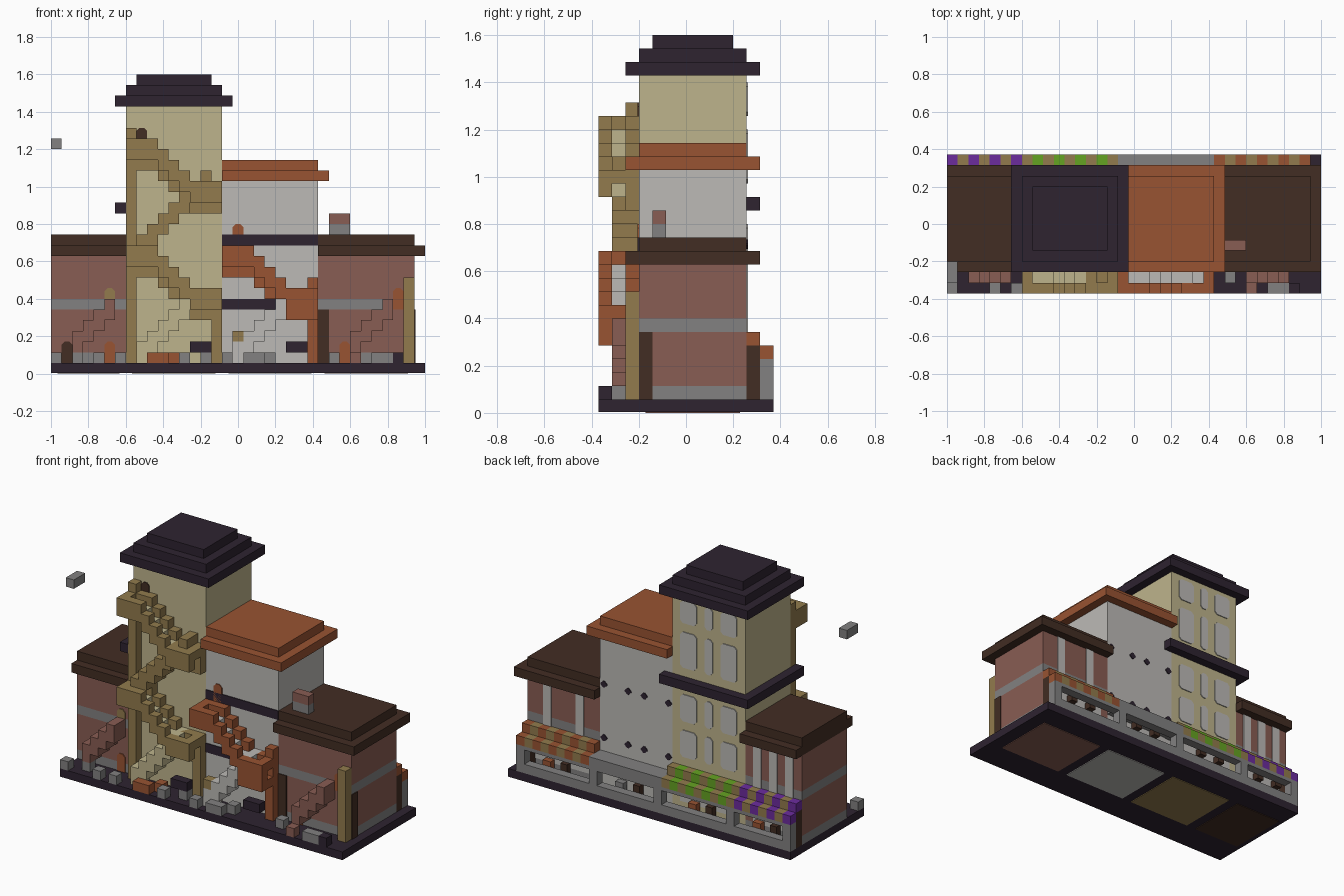
import bpy
import bmesh

default_cube = bpy.data.objects.get("Cube")
if default_cube:
    bpy.data.objects.remove(default_cube, do_unlink=True)

UNIT = 2 / 35            # edge of one building block
DEPTH = 13               # blocks from front to back
FRONT, BACK = 3, 11      # wall planes, counted in blocks
GROUND = 1               # top of the base


def material(name, red, green, blue):
    def linear(c):
        c /= 255
        return c / 12.92 if c < 0.04 else ((c + 0.055) / 1.055) ** 2.4
    colour = (linear(red), linear(green), linear(blue), 1)
    mat = bpy.data.materials.new(name)
    mat.use_nodes = True
    mat.diffuse_color = colour
    shader = mat.node_tree.nodes["Principled BSDF"]
    shader.inputs["Base Color"].default_value = colour
    shader.inputs["Roughness"].default_value = 0.9
    return mat


dark = material("dark_plum", 46, 35, 48)
brown = material("dark_brown", 66, 45, 35)
brick = material("brick_red", 137, 93, 83)
stone = material("stone_grey", 130, 129, 129)
olive = material("olive_wood", 146, 123, 77)
cream = material("cream_plaster", 190, 180, 140)
white = material("pale_white", 188, 186, 182)
orange = material("rust_orange", 152, 83, 50)
purple = material("purple_cloth", 108, 44, 158)
green = material("green_cloth", 101, 163, 34)


def finish(bm, name, mat):
    mesh = bpy.data.meshes.new(name)
    bm.normal_update()
    bm.to_mesh(mesh)
    bm.free()
    mesh.materials.append(mat)
    obj = bpy.data.objects.new(name, mesh)
    bpy.context.collection.objects.link(obj)
    return obj


def blocks(name, mat, boxes):
    """One object from boxes given as (x range, y range, z range) in blocks."""
    bm = bmesh.new()
    for spans in boxes:
        verts = bmesh.ops.create_cube(bm, size=1)["verts"]
        for v in verts:
            x, y, z = [a if c < 0 else b for c, (a, b) in zip(v.co, spans)]
            v.co = (x * UNIT - 1, (y - DEPTH / 2) * UNIT, z * UNIT)
    return finish(bm, name, mat)


def cell(i, j, k, w=1, d=1, h=1):
    return ((i, i + w), (j, j + d), (k, k + h))


def arched_plate(name, mat, x, z, w, h, plane, cut_bottom=False):
    """Thin plate with clipped corners lying on a front or back wall."""
    c = 0.3
    low = c if cut_bottom else 0
    outline = [(x + low, z), (x + w - low, z), (x + w, z + low), (x + w, z + h - c),
               (x + w - c, z + h), (x + c, z + h), (x, z + h - c), (x, z + low)]
    if not cut_bottom:
        outline = [outline[0], outline[1]] + outline[3:7]
    near, far = (plane - 0.1, plane) if plane == FRONT else (plane, plane + 0.1)
    bm = bmesh.new()
    rings = [[bm.verts.new((px * UNIT - 1, (y - DEPTH / 2) * UNIT, pz * UNIT))
              for px, pz in outline] for y in (near, far)]
    bm.faces.new(rings[0])
    bm.faces.new(rings[1][::-1])
    for n in range(len(outline)):
        bm.faces.new((rings[0][n - 1], rings[1][n - 1], rings[1][n], rings[0][n]))
    bmesh.ops.recalc_face_normals(bm, faces=bm.faces)
    return finish(bm, name, mat)


WALL_Y = (FRONT, BACK)
EAVE_Y = (FRONT - 1, BACK + 1)
HOUSES = {"right_house": (0, 7), "tower": (7, 16),
          "white_house": (16, 25), "left_house": (25, 34)}

# Base and the floors seen from beneath
blocks("base", dark, [((0, 35), (0, DEPTH), (0.08, GROUND))])
for (name, (a, b)), mat in zip(HOUSES.items(), (brown, olive, white, brick)):
    blocks(name + "_floor", mat, [((a + 0.6, b - 0.6), (3.5, 10.5), (0, 0.08))])

# Brick houses with stone courses and stepped roofs
for name in ("right_house", "left_house"):
    a, b = HOUSES[name]
    eave = b + (b == 34)
    blocks(name + "_walls", brick, [((a, b), WALL_Y, z) for z in ((2, 6), (7, 11))])
    blocks(name + "_courses", stone, [((a, b), WALL_Y, z) for z in ((1, 2), (6, 7))])
    blocks(name + "_roof", brown, [((a, eave), EAVE_Y, (11, 12)),
                                   ((a, b), WALL_Y, (12, 13))])

# Tower with ledge and three-step roof
a, b = HOUSES["tower"]
blocks("tower_walls", cream, [((a, b), WALL_Y, (1, 25))])
blocks("tower_roof", dark, [((a + s - 1, b - s + 1), (2 + s, 12 - s), (25 + s, 26 + s))
                            for s in range(3)])
blocks("tower_ledge", dark, [((a - 1, b + 1), (BACK, BACK + 1), (15, 16)),
                             ((a - 1, a), EAVE_Y, (15, 16))])

# White house with rust roof and dark front bands
a, b = HOUSES["white_house"]
blocks("white_house_walls", white, [((a, b), WALL_Y, (1, 18))])
blocks("white_house_roof", orange, [((a, b + 1), EAVE_Y, (18, 19)),
                                    ((a, b), WALL_Y, (19, 20))])
blocks("front_bands", dark, [((a, b), (FRONT - 0.1, FRONT), (k, k + 1)) for k in (6, 12)])
for k in (6, 12):
    for i in (16, 19, 21, 24):
        arched_plate("back_band_end", dark, i + 0.1, k + 0.15, 0.8, 0.7, BACK, True)

# Chimney and the loose block in the air
blocks("chimney_base", stone, [cell(26, 4, 13, 2)])
blocks("chimney_top", brick, [cell(26, 4, 14, 2)])
blocks("floating_block", stone, [cell(0, 1, 21, 1, 2)])

# Back windows
for k, h in ((7, 3), (11, 3), (17, 4), (22, 2.5)):
    for x, w in ((8, 2), (11, 1), (13, 2)):
        arched_plate("tower_window", white, x, k, w, h, BACK, True)
for x in (1, 3, 5, 27, 31):
    blocks("brick_house_window", white, [((x, x + 1), (BACK, BACK + 0.1), (6, 11))])

# Shop fronts: stone frame, glass, goods
pillars = (0, 7, 16, 24, 33)
blocks("shop_frame", stone,
       [((0, 34), (12, 13), (1, 2)), ((0, 34), (12, 13), (3.6, 4))]
       + [cell(i, 12, 1, h=3) for i in pillars])
blocks("white_shop_canopy", stone, [((16, 25), (11, 13), (4, 5))])
blocks("shop_end_walls", brown, [cell(i, 11, 1, h=4) for i in (0, 33)])
for name, (a, b) in HOUSES.items():
    blocks(name + "_shop_glass", white, [((a + 1, b - 1), (BACK, BACK + 0.1), (2, 5))])
    mid = (a + b) / 2
    blocks(name + "_hanging_goods", brown, [cell(mid + s, 11.2, 3.2, 0.8, 0.8, 0.8)
                                            for s in (-2, 0.5)])
    blocks(name + "_counter", brown, [cell(mid - 1, 11.2, 1, 0.8, 0.7, 1.7)])
    goods = stone if name == "white_house" else orange
    blocks(name + "_floor_goods", goods, [cell(mid + 1, 11.2, 1, 1, 0.7, 1.5)])

# Striped awnings, two steps deep
for name, cloth, parity in (("right_house", purple, 0), ("tower", green, 0),
                            ("left_house", orange, 1)):
    for mat, odd in ((cloth, parity), (olive, 1 - parity)):
        columns = [i for i in range(*HOUSES[name]) if i % 2 == odd]
        blocks(name + "_awning_stripes", mat,
               [cell(i, j, k) for i in columns for j, k in ((12, 4), (11, 5))])


# Outside stairs: parapets on both sides of a flight, landing at its foot
def stair_flight(name, rail, tread, start, top):
    level = [top - min(max(n - 2, 0), 4) for n in range(9)]
    rails = [cell(start + n, j, z - 2 - (j == 2), h=2 + (j == 2))
             for n, z in enumerate(level) for j in (0, 2)]
    foot = cell(start + 8, 0, top - 5, d=3)
    head = cell(start, 0, top - 2, d=3, h=2)
    blocks(name + "_rails", rail, rails + [foot, head])
    blocks(name + "_treads", tread, [cell(start + n, 1, level[n] - 2) for n in range(1, 8)])


def return_flight(name, mat, start, z, count, depth=2):
    blocks(name, mat, [cell(start + n, 3 - depth, z + n, 1, depth, 2)
                       for n in range(count)])


stair_flight("upper_tower_stair", olive, cream, 7, 22)
stair_flight("lower_tower_stair", olive, cream, 7, 12)
stair_flight("white_house_stair", orange, white, 16, 12)
return_flight("tower_middle_stair", olive, 8, 11, 7)
return_flight("tower_ground_stair", cream, 8, 1, 6)
return_flight("white_house_ground_stair", white, 17, 1, 6)
return_flight("right_house_stair", brick, 2, 2, 4)
return_flight("left_house_stair", brick, 28, 2, 4)
blocks("orange_landing", orange, [((22, 25), (0, 3), (5, 6)), ((22, 25), (0, 1), (6, 8))])
blocks("stair_posts", olive, [cell(7, 2, 1, h=22), cell(15, 2, 1, h=6), cell(33, 2, 1, h=8)])
blocks("orange_post", orange, [cell(24, 2, 1, h=8)])

# Front doors
for mat, x, z, h in ((brown, 1, 1, 2), (orange, 5, 1, 2), (olive, 5, 6, 2),
                     (brown, 8, 20, 3), (brown, 8, 10, 3), (brown, 8, 1, 2),
                     (brown, 17, 1, 2), (orange, 17, 11, 3), (orange, 27, 1, 2),
                     (orange, 32, 6, 2)):
    arched_plate("front_door", mat, x, z, 1, h, FRONT)
blocks("corner_doors", brown, [((25, 26), (2.9, 3), (1, 6)), ((34, 34.1), (3, 4), (1, 6))])

# Clutter along the front
blocks("stone_blocks", stone, [cell(i, i % 3 // 2, 1) for i in
                               (0, 2, 4, 6, 12, 14, 16, 18, 19, 20, 26, 30, 31)])
blocks("dark_crates", dark, [cell(13, 1, 2, 2), cell(22, 1, 2, 2), cell(32, 0, 1)])
blocks("orange_crates", orange, [cell(9, 0, 1, 2), cell(11, 1, 1)])
blocks("small_crate", olive, [cell(17, 1, 3)])
blocks("brick_block", brick, [cell(28, 0, 1)])
